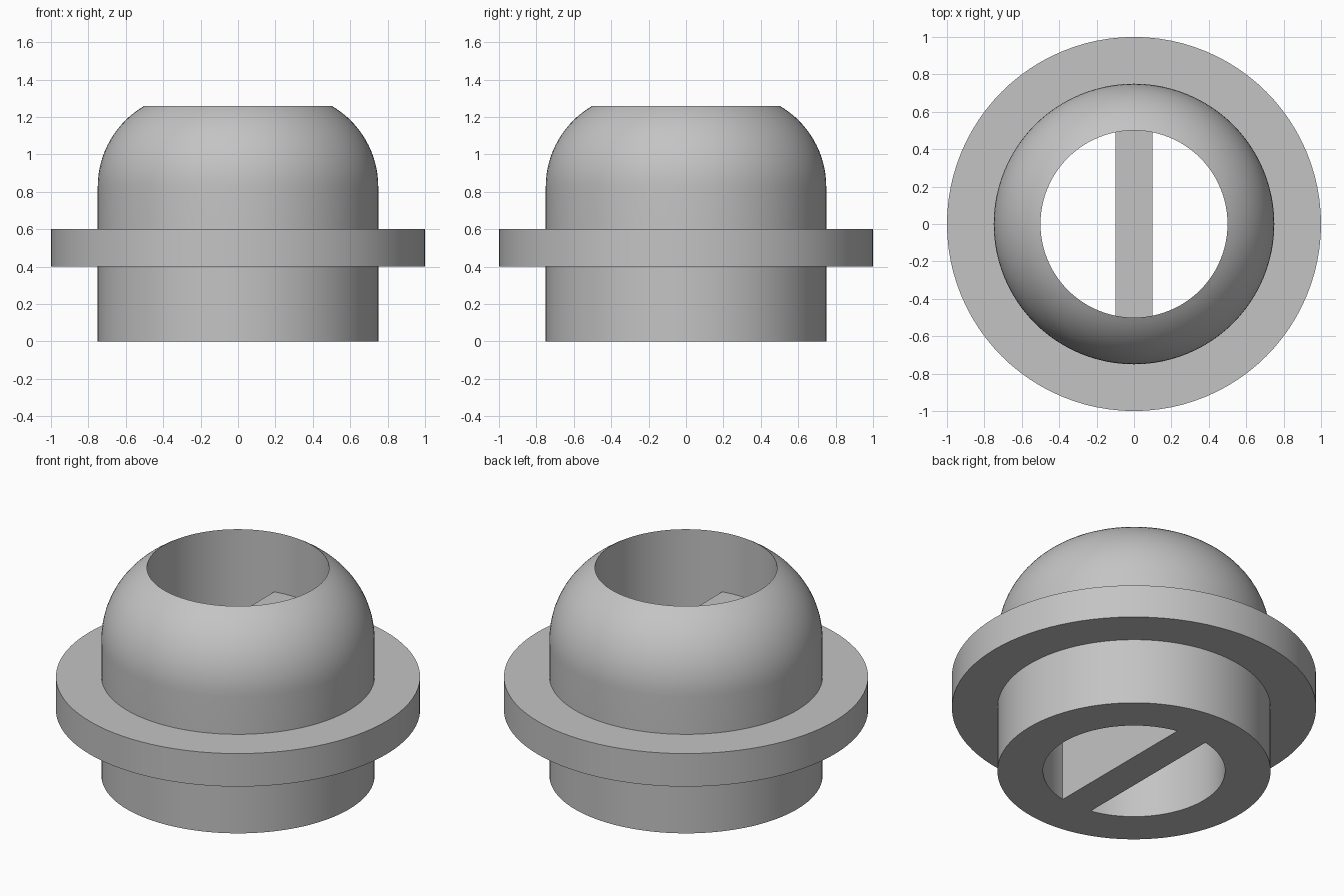
import bpy
import bmesh
from math import sin, cos, asin, pi, radians

SEGMENTS = 96
BORE = 0.5
WALL = 0.75

cube = bpy.data.objects.get("Cube")
if cube:
    bpy.data.objects.remove(cube, do_unlink=True)

# Single grey material
GREY = (0.55, 0.55, 0.55, 1)
grey = bpy.data.materials.new("plain_grey")
grey.use_nodes = True
grey.diffuse_color = GREY
shader = next(n for n in grey.node_tree.nodes if n.type == "BSDF_PRINCIPLED")
shader.inputs["Base Color"].default_value = GREY


def finish(name, bm):
    """Turn a bmesh into a smooth-shaded object with sharp edges kept."""
    bmesh.ops.recalc_face_normals(bm, faces=bm.faces)
    mesh = bpy.data.meshes.new(name)
    bm.to_mesh(mesh)
    bm.free()
    obj = bpy.data.objects.new(name, mesh)
    bpy.context.collection.objects.link(obj)
    mesh.materials.append(grey)
    bpy.ops.object.select_all(action="DESELECT")
    obj.select_set(True)
    bpy.context.view_layer.objects.active = obj
    bpy.ops.object.shade_smooth_by_angle(angle=radians(30))


# Hollow collar: bore, foot, flange and rounded shoulder in one lathe profile
shoulder_radius, shoulder_z = 0.5, 0.827
steps = 16
shoulder = [(WALL - shoulder_radius + shoulder_radius * cos(a),
             shoulder_z + shoulder_radius * sin(a))
            for a in (pi / 3 * i / steps for i in range(steps + 1))]
profile = [(BORE, 0), (WALL, 0), (WALL, 0.4), (1, 0.4), (1, 0.6), (WALL, 0.6)] + shoulder

bm = bmesh.new()
verts = [bm.verts.new((r, 0, z)) for r, z in profile]
edges = [bm.edges.new((v, verts[(i + 1) % len(verts)])) for i, v in enumerate(verts)]
bmesh.ops.spin(bm, geom=verts + edges, cent=(0, 0, 0), axis=(0, 0, 1),
               angle=2 * pi, steps=SEGMENTS)
bmesh.ops.remove_doubles(bm, verts=bm.verts, dist=0.0001)
finish("flanged_collar", bm)

# Upright web across the bore, its ends rounded to meet the wall
half_angle = asin(0.1 / BORE)
bm = bmesh.new()
outline = []
for middle in (pi / 2, -pi / 2):
    for i in range(7):
        a = middle + half_angle * (i / 3 - 1)
        outline.append(bm.verts.new((BORE * cos(a), BORE * sin(a), 0)))
base = bm.faces.new(outline)
top = bmesh.ops.extrude_face_region(bm, geom=[base], use_keep_orig=True)
bmesh.ops.translate(bm, vec=(0, 0, 0.9),
                    verts=[g for g in top["geom"] if isinstance(g, bmesh.types.BMVert)])
finish("cross_web", bm)
